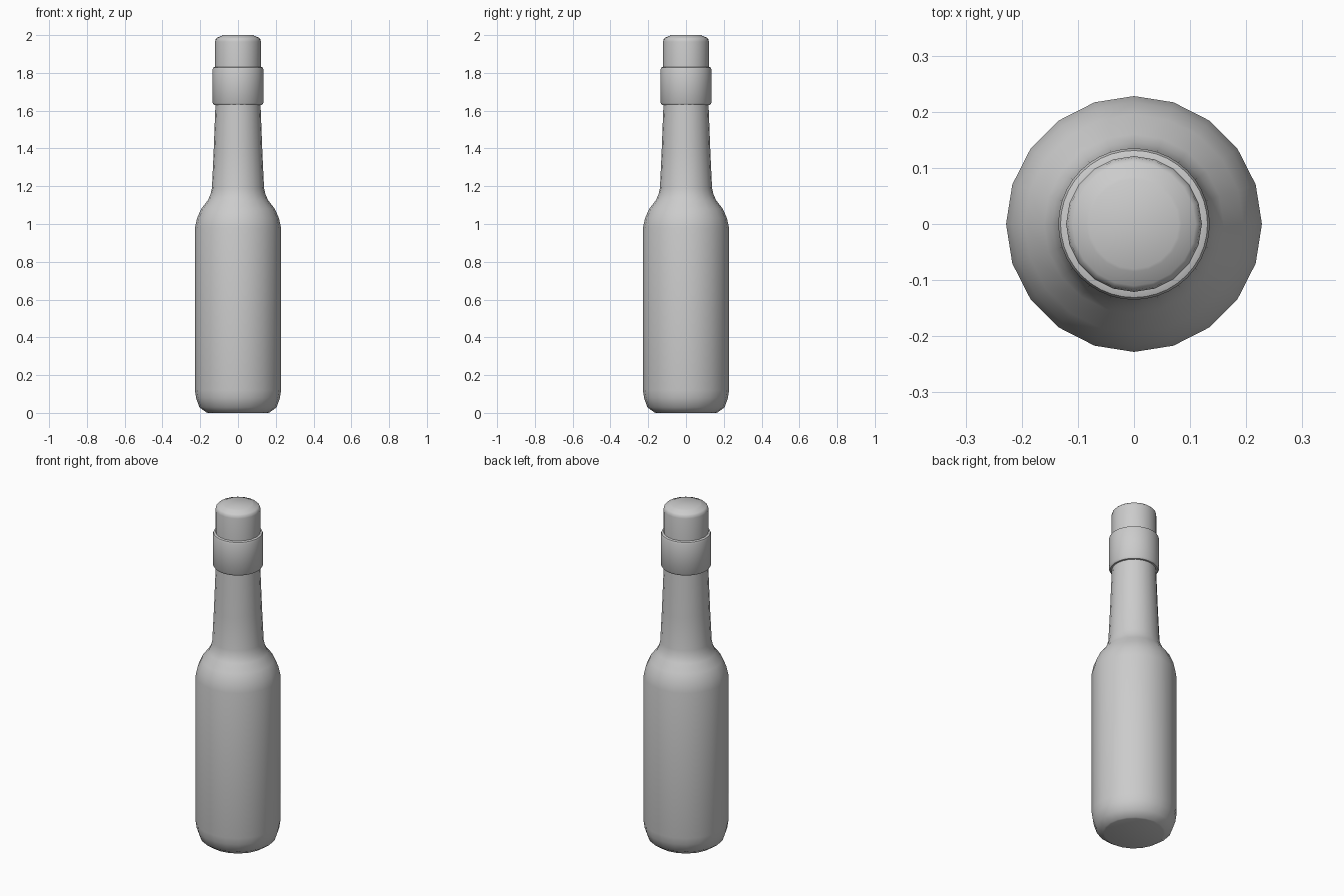
import bpy, bmesh
from math import cos, sin, tau, radians

if "Cube" in bpy.data.objects:
    bpy.data.objects.remove(bpy.data.objects["Cube"])


def lathe(name, profile, sides, angle=40):
    """Closed solid of revolution from (radius, z) points, bottom to top."""
    bm = bmesh.new()
    rings = [[bm.verts.new((r * cos(tau * i / sides), r * sin(tau * i / sides), z))
              for i in range(sides)] for r, z in profile]
    for a, b in zip(rings, rings[1:]):
        for i in range(sides):
            j = (i + 1) % sides
            bm.faces.new((a[i], a[j], b[j], b[i]))
    bm.faces.new(rings[0][::-1])
    bm.faces.new(rings[-1])
    mesh = bpy.data.meshes.new(name)
    bm.to_mesh(mesh)
    bm.free()
    obj = bpy.data.objects.new(name, mesh)
    bpy.context.collection.objects.link(obj)
    bpy.ops.object.select_all(action='DESELECT')
    obj.select_set(True)
    bpy.context.view_layer.objects.active = obj
    bpy.ops.object.shade_smooth_by_angle(angle=radians(angle))
    return obj


# Bottle: rounded base, straight body, shoulder and tapering neck
lathe("bottle", [(0.16, 0), (0.168, 0.003), (0.205, 0.03), (0.222, 0.08), (0.228, 0.12),
                 (0.228, 0.98), (0.217, 1.03), (0.195, 1.08), (0.16, 1.125),
                 (0.146, 1.155), (0.138, 1.19), (0.129, 1.38), (0.119, 1.64)], 20)

# Wide collar around the top of the neck
lathe("collar", [(0.115, 1.63), (0.128, 1.631), (0.135, 1.642),
                 (0.135, 1.818), (0.131, 1.828), (0.12, 1.832), (0.11, 1.832)], 40)

# Cap with a softly rounded, slightly domed top
lathe("cap", [(0.121, 1.80), (0.121, 1.965), (0.118, 1.979),
              (0.11, 1.987), (0.085, 1.997), (0.08, 2.0)], 20)
